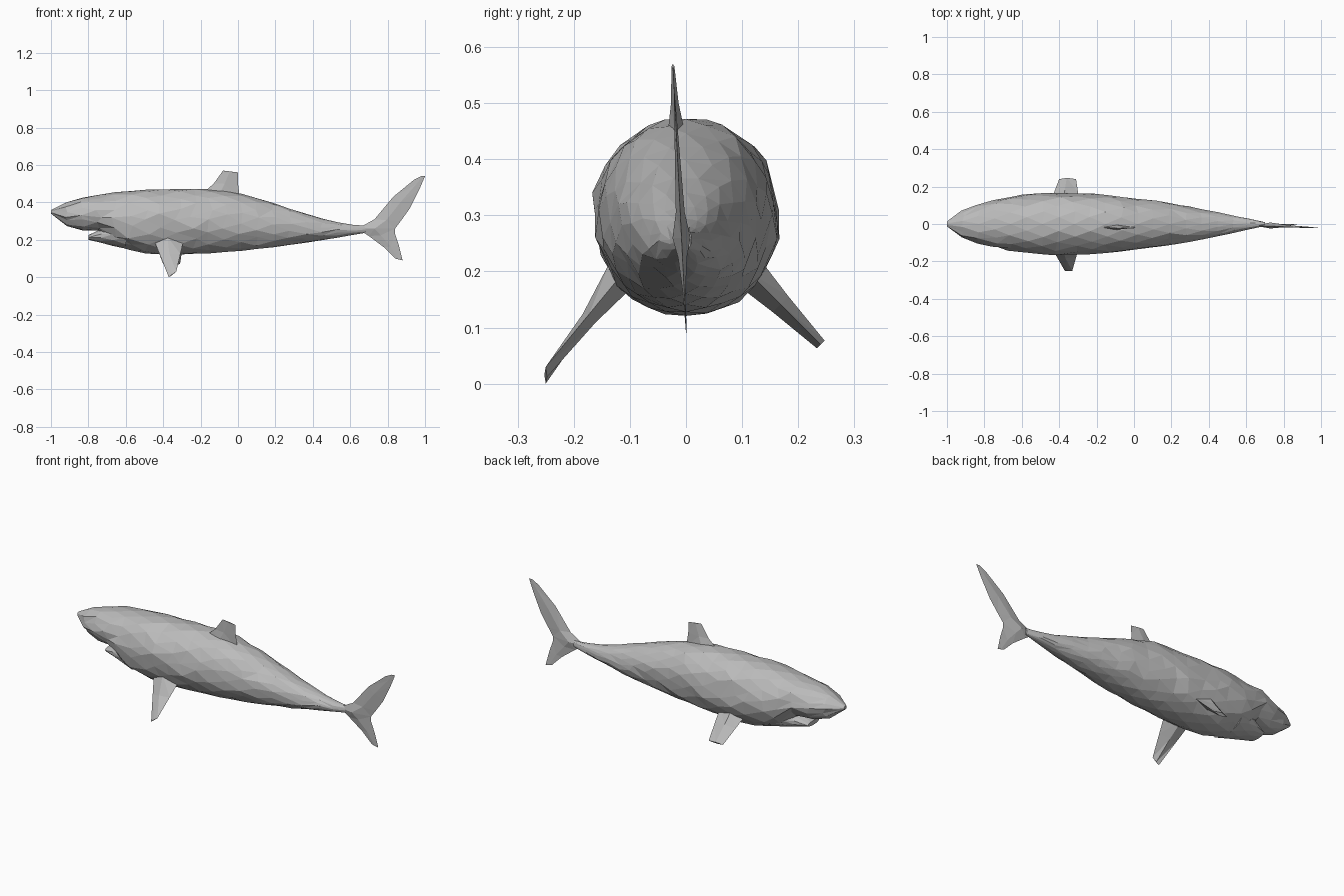
import bpy
import bmesh
import math
import random
from mathutils import Vector

random.seed(4)
default_cube = bpy.data.objects.get("Cube")
if default_cube:
    bpy.data.objects.remove(default_cube, do_unlink=True)

skin_grey = bpy.data.materials.new("skin_grey")
skin_grey.use_nodes = True
skin_grey.diffuse_color = (0.5, 0.5, 0.5, 1)
shader = skin_grey.node_tree.nodes["Principled BSDF"]
shader.inputs["Base Color"].default_value = skin_grey.diffuse_color

NOSE, WIDEST, TAIL_ROOT = -1, -0.4, 0.7


def loft(name, rings):
    """Skin a list of equal-length point rings into a closed, flat-shaded hull."""
    bm = bmesh.new()
    loops = [[bm.verts.new(point) for point in ring] for ring in rings]
    count = len(loops[0])
    for near, far in zip(loops, loops[1:]):
        for i in range(count):
            j = (i + 1) % count
            bm.faces.new((near[i], near[j], far[j], far[i]))
    bm.faces.new(loops[0])
    bm.faces.new(loops[-1])
    bmesh.ops.triangulate(bm, faces=bm.faces[:])
    bmesh.ops.recalc_face_normals(bm, faces=bm.faces[:])
    mesh = bpy.data.meshes.new(name)
    bm.to_mesh(mesh)
    bm.free()
    mesh.materials.append(skin_grey)
    bpy.context.collection.objects.link(bpy.data.objects.new(name, mesh))


def hull(name, start, end, steps, sides, shape, roughness):
    """Loft faceted ovals along x; shape(x) gives top, bottom and half width."""
    rings = []
    for step in range(steps + 1):
        x = start + (end - start) * step / steps
        top, bottom, half = shape(x)
        ring = []
        for side in range(sides):
            angle = math.tau * (side + step % 2 / 2) / sides
            across, up = math.cos(angle), math.sin(angle)
            # Square the oval slightly, and roughen it most on the flanks
            y = half * math.copysign(abs(across) ** 0.9, across)
            z = (top + bottom) / 2 + (top - bottom) / 2 * up
            wobble = roughness * half * abs(across)
            ring.append((x + random.uniform(-wobble, wobble) * 2,
                         y + random.uniform(-wobble, wobble) / 2,
                         z + random.uniform(-wobble, wobble)))
        rings.append(ring)
    loft(name, rings)


def body_shape(x):
    """Rounded snout, deep chest and a long taper to the tail root."""
    if x < WIDEST:
        swell = math.sin(math.pi / 2 * (x - NOSE) / (WIDEST - NOSE))
        rounded = max(swell, 0.01) ** 0.55
        bottom = 0.34 - 0.22 * swell
        # The upper jaw stays high in front of the mouth corner
        if x < -0.74:
            bottom = 0.34 - 0.09 * math.sqrt(min(1, (x - NOSE) / 0.15))
        return 0.35 + 0.12 * rounded, bottom, 0.165 * rounded
    remaining = (TAIL_ROOT - x) / (TAIL_ROOT - WIDEST)
    taper = math.sin(math.pi / 2 * remaining)
    back = min(1, remaining * 1.25)
    back = back * back * (3 - 2 * back)
    return 0.275 + 0.197 * back, 0.24 - 0.12 * taper, 0.01 + 0.155 * taper


def jaw_shape(x):
    """A wedge that opens backwards into the throat."""
    behind_tip = x + 0.8
    return 0.225 + behind_tip / 2, 0.2 - behind_tip / 4, 0.05 + 0.4 * behind_tip


def blade(name, sections, fullness):
    """Loft diamond sections between leading and trailing points."""
    span = sections[-1][0] - sections[0][0]
    normal = Vector((0, span.z, -span.y)).normalized()
    rings = []
    for lead, trail in sections:
        middle = lead.lerp(trail, 0.45)
        bulge = normal * fullness * (trail - lead).length_squared
        rings.append((lead, middle + bulge, trail, middle - bulge))
    loft(name, rings)


def upright_fin(name, outline):
    """Outline rows hold leading x, z and trailing x, z; the fin leans slightly."""
    sections = [[Vector((x, (0.1 - z) / 20, z)) for x, z in row] for row in outline]
    blade(name, sections, fullness=0.4)


def pectoral_fin(name, root, tip):
    """A straight tapering fin from the flank to its tip."""
    root, tip = [Vector(p) for p in root], [Vector(p) for p in tip]
    middle = [inner.lerp(outer, 0.45) for inner, outer in zip(root, tip)]
    blade(name, [root, middle, tip], fullness=1.2)


# Body and lower jaw
hull("body", NOSE, TAIL_ROOT, steps=20, sides=16, shape=body_shape, roughness=0.07)
hull("lower_jaw", -0.8, -0.6, steps=3, sides=12, shape=jaw_shape, roughness=0)

# Fins on the centre line, each row from leading edge to trailing edge
upright_fin("dorsal_fin", [
    [(-0.2, 0.44), (0.01, 0.42)],
    [(-0.13, 0.5), (0, 0.5)],
    [(-0.08, 0.57), (0, 0.56)],
])
upright_fin("tail_fin", [
    [(0.98, 0.54), (1, 0.54)],
    [(0.94, 0.52), (0.97, 0.47)],
    [(0.83, 0.43), (0.92, 0.37)],
    [(0.73, 0.31), (0.87, 0.3)],
    [(0.64, 0.26), (0.84, 0.26)],
    [(0.7, 0.22), (0.84, 0.23)],
    [(0.78, 0.16), (0.86, 0.17)],
    [(0.84, 0.1), (0.88, 0.09)],
])

# Pectoral fins, spread at slightly different angles
pectoral_fin("right_pectoral_fin",
             root=[(-0.45, -0.11, 0.2), (-0.29, -0.11, 0.2)],
             tip=[(-0.37, -0.25, 0), (-0.33, -0.25, 0.03)])
pectoral_fin("left_pectoral_fin",
             root=[(-0.45, 0.11, 0.2), (-0.29, 0.11, 0.2)],
             tip=[(-0.4, 0.24, 0.07), (-0.31, 0.24, 0.07)])
